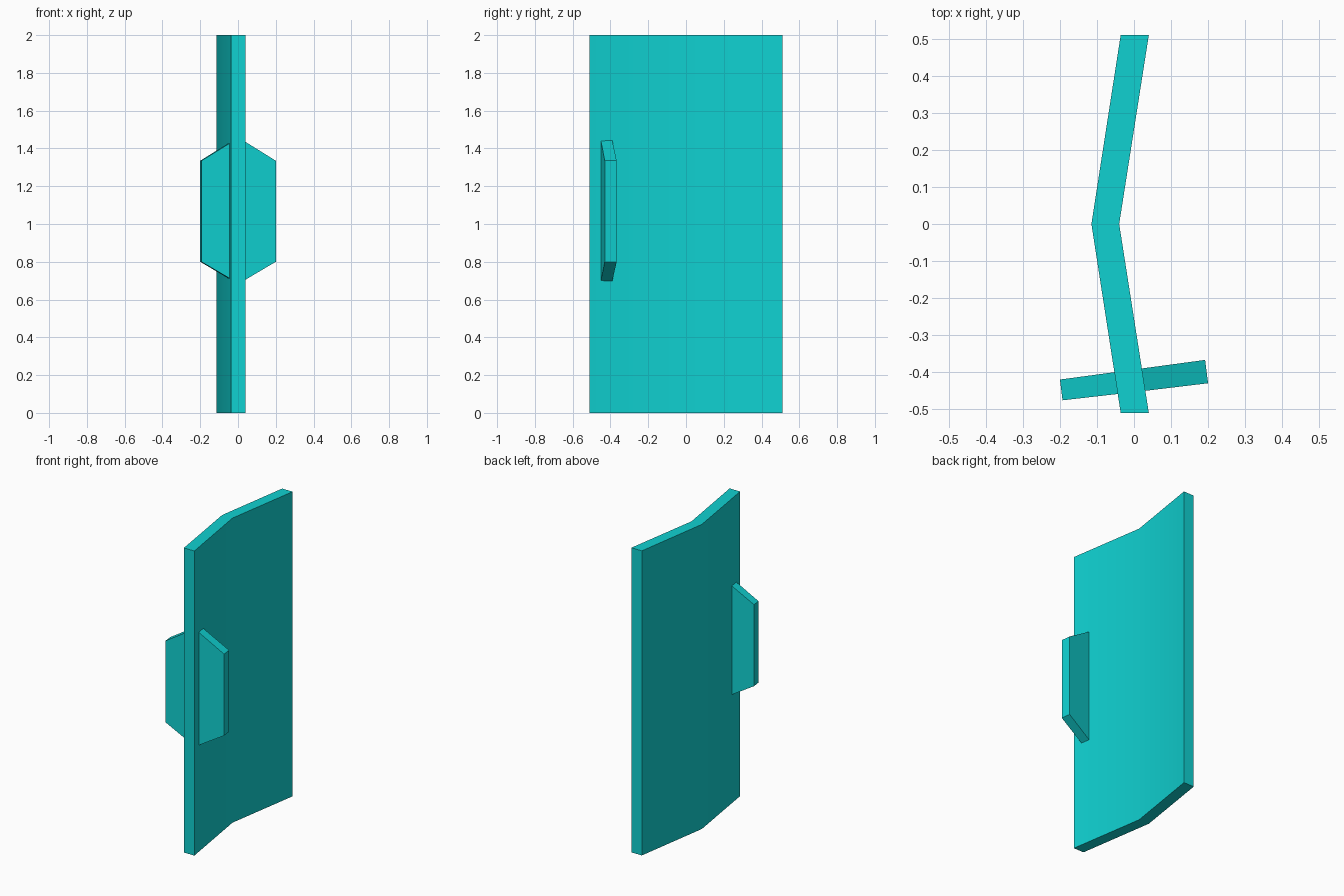
import bpy
import bmesh
import math

cube = bpy.data.objects.get("Cube")
if cube:
    bpy.data.objects.remove(cube, do_unlink=True)

# Single turquoise finish
turquoise = bpy.data.materials.new("turquoise")
turquoise.use_nodes = True
COLOUR = (0.005, 0.64, 0.64, 1.0)
turquoise.diffuse_color = COLOUR
turquoise.node_tree.nodes["Principled BSDF"].inputs["Base Color"].default_value = COLOUR


def loft(name, sections):
    """Join matching cross-section loops into a closed, capped solid."""
    bm = bmesh.new()
    loops = [[bm.verts.new(p) for p in s] for s in sections]
    n = len(loops[0])
    for a, b in zip(loops, loops[1:]):
        for i in range(n):
            j = (i + 1) % n
            bm.faces.new((a[i], a[j], b[j], b[i]))
    bm.faces.new(loops[0][::-1])
    bm.faces.new(loops[-1])
    bmesh.ops.recalc_face_normals(bm, faces=bm.faces)
    mesh = bpy.data.meshes.new(name)
    bm.to_mesh(mesh)
    bm.free()
    mesh.materials.append(turquoise)
    obj = bpy.data.objects.new(name, mesh)
    bpy.context.collection.objects.link(obj)
    return obj


# Tall door panel, bent along its vertical centre line
stations = [(-0.51, -0.036, 0.04), (0, -0.115, -0.04), (0.51, -0.036, 0.04)]
panel = loft("door_panel", [
    [(x0, y, 0), (x1, y, 0), (x1, y, 2), (x0, y, 2)] for y, x0, x1 in stations])
bpy.ops.object.select_all(action='DESELECT')
panel.select_set(True)
bpy.context.view_layer.objects.active = panel
bpy.ops.object.shade_smooth_by_angle(angle=math.radians(30))

# Bevelled pull handle passing through the panel, slightly turned in plan
plan = [((-0.193, -0.476), (-0.2, -0.42)),
        ((0.004, -0.4535), (-0.004, -0.3935)),
        ((0.2, -0.43), (0.192, -0.367))]
heights = [(0.8, 1.335), (0.684, 1.457), (0.8, 1.335)]
loft("door_handle", [
    [(*front, low), (*back, low), (*back, high), (*front, high)]
    for (front, back), (low, high) in zip(plan, heights)])
